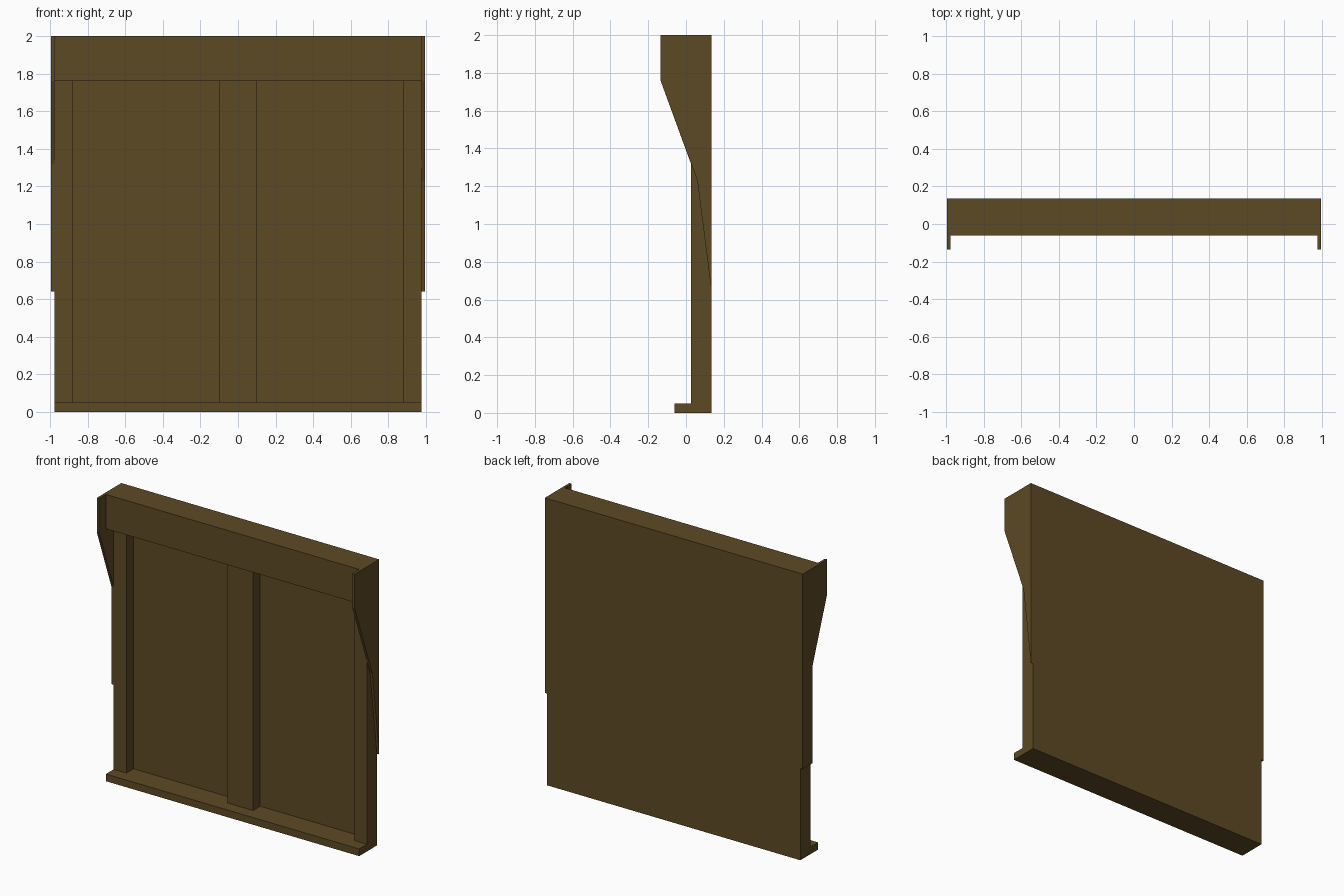
import bpy, bmesh

if "Cube" in bpy.data.objects:
    bpy.data.objects.remove(bpy.data.objects["Cube"])

wood = bpy.data.materials.new("dark_wood")
wood.diffuse_color = (0.11, 0.067, 0.018, 1)
wood.use_nodes = True
wood.node_tree.nodes["Principled BSDF"].inputs["Base Color"].default_value = wood.diffuse_color

BACK, POST, LIP = 0.135, 0.026, -0.06   # depths of back, posts and ledges
INNER, OUTER = 0.977, 0.995             # inside and outside of the side panels


def prism(name, profile, x0, x1):
    """Extrude a (y, z) profile along x from x0 to x1."""
    bm = bmesh.new()
    face = bm.faces.new([bm.verts.new((x0, y, z)) for y, z in profile])
    ext = bmesh.ops.extrude_face_region(bm, geom=[face])
    moved = [v for v in ext["geom"] if isinstance(v, bmesh.types.BMVert)]
    bmesh.ops.translate(bm, verts=moved, vec=(x1 - x0, 0, 0))
    bmesh.ops.recalc_face_normals(bm, faces=bm.faces)
    mesh = bpy.data.meshes.new(name)
    bm.to_mesh(mesh)
    bm.free()
    mesh.materials.append(wood)
    obj = bpy.data.objects.new(name, mesh)
    bpy.context.collection.objects.link(obj)
    return obj


def box(name, x0, x1, y0, y1, z0, z1):
    return prism(name, [(y0, z0), (y1, z0), (y1, z1), (y0, z1)], x0, x1)


# Header beam, bottom ledge and thin backing board
box("header_beam", -INNER, INNER, LIP, BACK, 1.76, 2.0)
box("bottom_ledge", -INNER, INNER, LIP, BACK, 0.0, 0.05)
box("back_board", -INNER, INNER, 0.105, BACK, 0.05, 1.76)

# Upright posts
for name, x0, x1 in (("left_post", -INNER, -0.88),
                     ("centre_post", -0.098, 0.098),
                     ("right_post", 0.88, INNER)):
    box(name, x0, x1, POST, 0.105, 0.05, 1.76)

# Side panels: the right one tapers to a point, the left one is cut square
top = [(BACK, 2.0), (-0.135, 2.0), (-0.135, 1.76)]
prism("right_side_panel", top + [(0.06, 1.23), (BACK, 0.64)], INNER, OUTER)
prism("left_side_panel", top + [(POST, 1.32), (POST, 0.64), (BACK, 0.64)],
      -OUTER, -INNER)
